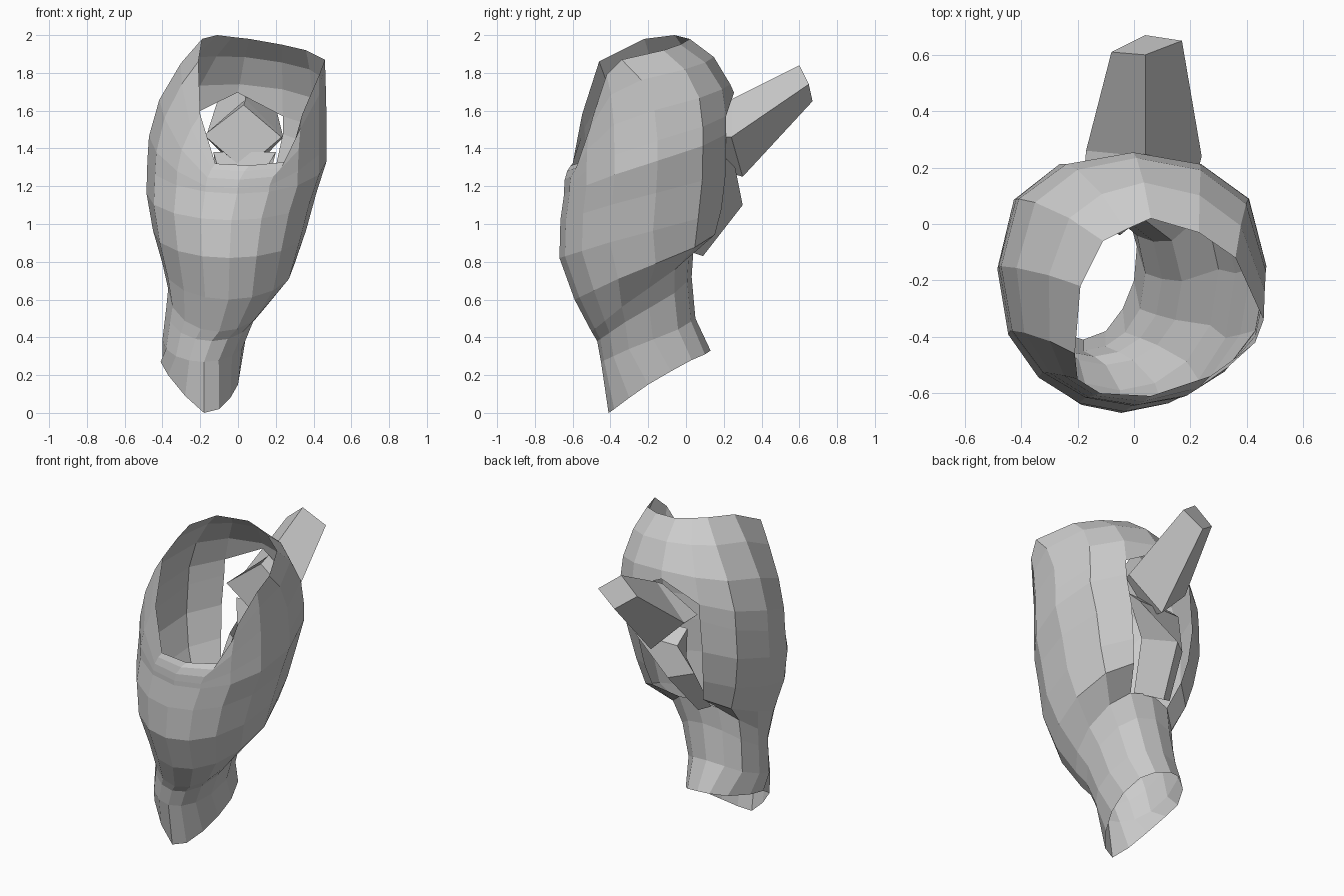
import bpy, bmesh
from math import sin, cos, pi
from mathutils import Vector

cube = bpy.data.objects.get("Cube")
if cube:
    bpy.data.objects.remove(cube, do_unlink=True)

# One plain grey for everything
grey = bpy.data.materials.new("plain_grey")
grey.use_nodes = True
grey.diffuse_color = (0.6, 0.6, 0.6, 1)
bsdf = next(n for n in grey.node_tree.nodes if n.type == 'BSDF_PRINCIPLED')
bsdf.inputs["Base Color"].default_value = (0.6, 0.6, 0.6, 1)


def tilted_ring(count, cx, cy, rx, ry, z_front, z_back):
    """Oval from the front round, squarer behind, climbing to z_back."""
    points = []
    for i in range(count):
        a = 2 * pi * i / count
        a -= 0.2 * sin(a)  # wider spacing at the back
        depth = -cos(a)
        rise = (1 + depth) / 2
        if depth > 0:
            depth **= 0.65
        points.append(Vector((cx + rx * sin(a), cy + ry * depth,
                              z_front + (z_back - z_front) * rise)))
    return points


def rounded_blend(low, high, t):
    """Ring between two rings that rises first and turns inward late."""
    return [Vector((p.x + (q.x - p.x) * t ** 2.2,
                    p.y + (q.y - p.y) * t ** 3.5,
                    p.z + (q.z - p.z) * t)) for p, q in zip(low, high)]


def loft(name, rings, skip=lambda row, col: False, closed=False):
    """Skin a stack of equal rings, leaving out the skipped faces."""
    bm = bmesh.new()
    rows = [[bm.verts.new(p) for p in ring] for ring in rings]
    count = len(rows[0])
    for r in range(len(rows) - 1):
        low, high = rows[r], rows[r + 1]
        for i in range(count):
            j = (i + 1) % count
            if not skip(r, i):
                bm.faces.new((low[i], low[j], high[j], high[i]))
    if closed:
        bm.faces.new(rows[0][::-1])
        bm.faces.new(rows[-1])
        bmesh.ops.recalc_face_normals(bm, faces=bm.faces)
    loose = [v for v in bm.verts if not v.link_faces]
    bmesh.ops.delete(bm, geom=loose, context='VERTS')
    mesh = bpy.data.meshes.new(name)
    bm.to_mesh(mesh)
    bm.free()
    mesh.materials.append(grey)
    obj = bpy.data.objects.new(name, mesh)
    bpy.context.collection.objects.link(obj)


# Uneven rim of the face opening, from the front round past the left side
rim = [Vector(p) for p in (
    (0.06, -0.61, 1.31), (0.27, -0.54, 1.33), (0.34, -0.49, 1.58),
    (0.43, -0.42, 1.79), (0.46, -0.34, 1.87), (0.36, -0.12, 1.92),
    (0.23, -0.03, 1.95), (0.06, 0.02, 1.98), (-0.03, -0.02, 1.99),
    (-0.11, -0.06, 2.0), (-0.19, -0.22, 1.98), (-0.21, -0.46, 1.86),
    (-0.2, -0.55, 1.58), (-0.12, -0.6, 1.32))]
sides = len(rim)
back = sides // 2

# Pointed, slanted lower edge of the neck
neck_edge = [Vector(p) for p in (
    (-0.18, -0.41, 0), (-0.1, -0.38, 0.02), (-0.04, -0.3, 0.08),
    (0, -0.2, 0.15), (0.01, -0.08, 0.22), (-0.02, 0.03, 0.28),
    (-0.08, 0.1, 0.31), (-0.17, 0.13, 0.33), (-0.25, 0.12, 0.33),
    (-0.33, 0.05, 0.31), (-0.4, -0.08, 0.29), (-0.41, -0.2, 0.27),
    (-0.37, -0.32, 0.2), (-0.28, -0.38, 0.09))]

# Open neck tube, growing into the thin hood
neck = [neck_edge] + [tilted_ring(sides, *p) for p in (
    (-0.18, -0.2, 0.22, 0.25, 0.27, 0.5),
    (-0.14, -0.22, 0.24, 0.25, 0.38, 0.72),
    (-0.1, -0.23, 0.27, 0.27, 0.43, 0.87))]
hood = [tilted_ring(sides, *p) for p in (
    (-0.05, -0.2, 0.35, 0.39, 0.6, 0.97),
    (-0.045, -0.22, 0.405, 0.45, 0.82, 1.1),
    (-0.035, -0.205, 0.45, 0.46, 1.02, 1.3),
    (-0.005, -0.195, 0.475, 0.45, 1.16, 1.5))]
upper = [rounded_blend(hood[-1], rim, t) for t in (0.2, 0.5, 0.8)]
upper[0][back].z += 0.1  # peak of the gap at the back

gap_start = len(neck) - 1
gap_end = len(neck) + len(hood)
loft("neck_and_hood", neck + hood + upper + [rim],
     skip=lambda row, col: gap_start <= row < gap_end and col in (back - 1, back))

# Tails of the knot at the back
loft("upper_tail", [
    [(0.03, 0.19, 1.63), (0.23, 0.2, 1.46), (0.03, 0.17, 1.29), (-0.18, 0.14, 1.47)],
    [(0.04, 0.24, 1.66), (0.24, 0.24, 1.46), (0.04, 0.3, 1.25), (-0.17, 0.26, 1.46)],
    [(0.04, 0.6, 1.84), (0.17, 0.65, 1.74), (0.04, 0.67, 1.65), (-0.08, 0.61, 1.74)]],
    closed=True)
loft("lower_tail", [
    [(-0.13, 0.17, 1.38), (0.2, 0.18, 1.38), (0.18, 0.26, 1.3), (-0.12, 0.26, 1.3)],
    [(-0.06, 0.08, 1.14), (0.06, 0.14, 1.14), (-0.08, 0.3, 1.1), (-0.2, 0.2, 1.12)],
    [(-0.05, -0.04, 0.9), (0, 0, 0.86), (-0.15, 0.09, 0.83), (-0.22, 0.06, 0.86)]],
    closed=True)
